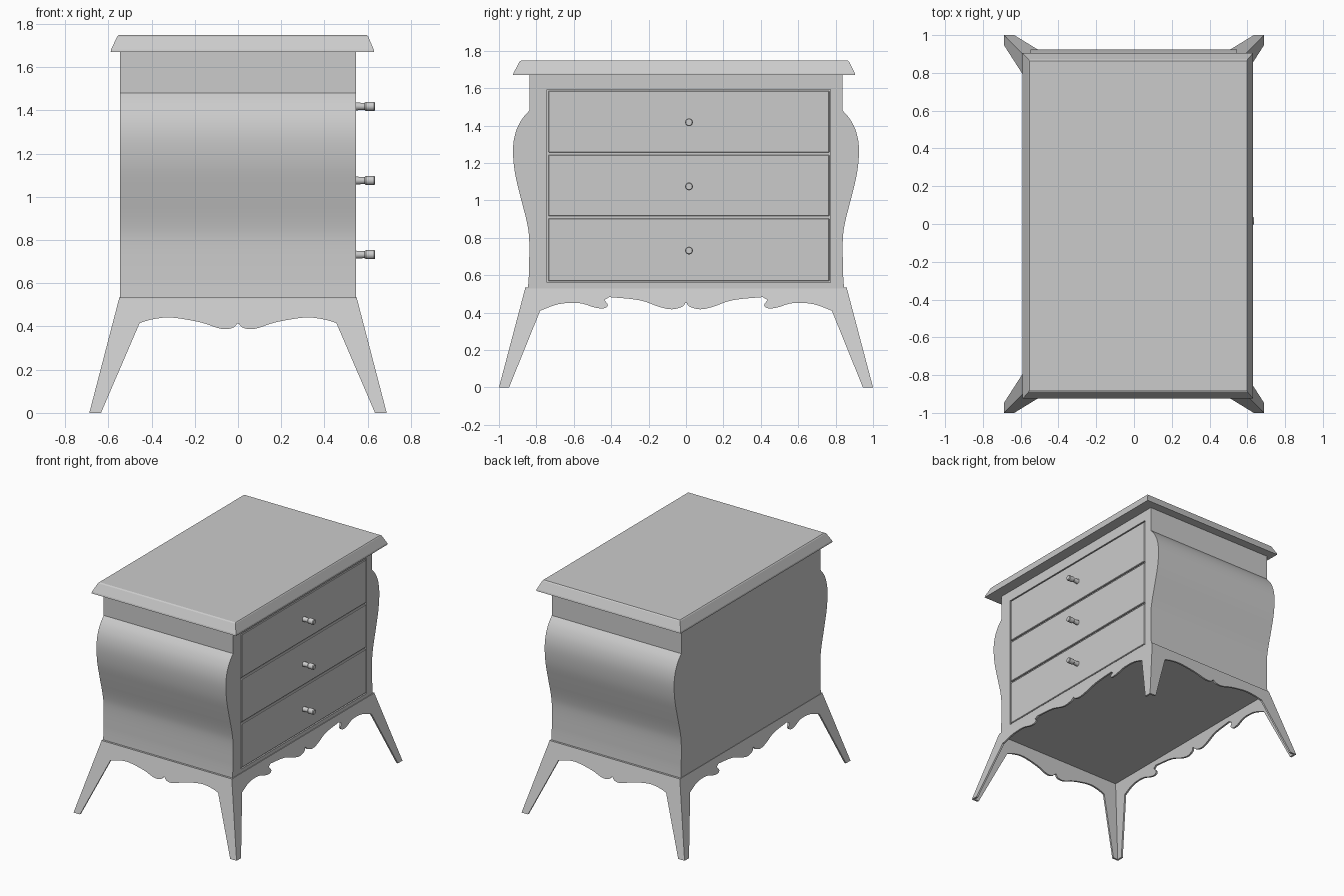
import bpy, bmesh, math
from mathutils import Vector

if "Cube" in bpy.data.objects:
    bpy.data.objects.remove(bpy.data.objects["Cube"], do_unlink=True)

grey = bpy.data.materials.new("plain_grey")
grey.use_nodes = True
grey.diffuse_color = (0.6, 0.6, 0.6, 1)
grey.node_tree.nodes["Principled BSDF"].inputs["Base Color"].default_value = (0.6, 0.6, 0.6, 1)

JOINT = 0.53          # height where the body meets the legs
FRONT = 0.545         # drawer face position


def finish(name, bm, smooth=True):
    bmesh.ops.recalc_face_normals(bm, faces=bm.faces)
    mesh = bpy.data.meshes.new(name)
    bm.to_mesh(mesh)
    bm.free()
    mesh.materials.append(grey)
    obj = bpy.data.objects.new(name, mesh)
    bpy.context.collection.objects.link(obj)
    if smooth:
        bpy.ops.object.select_all(action='DESELECT')
        obj.select_set(True)
        bpy.context.view_layer.objects.active = obj
        bpy.ops.object.shade_smooth_by_angle(angle=math.radians(30))
    return obj


def prism(name, outline, offset, smooth=True):
    """Fill an outline of 3D points and extrude it by an offset."""
    bm = bmesh.new()
    face = bm.faces.new([bm.verts.new(p) for p in outline])
    out = bmesh.ops.extrude_face_region(bm, geom=[face], use_keep_orig=True)
    verts = [v for v in out["geom"] if isinstance(v, bmesh.types.BMVert)]
    bmesh.ops.translate(bm, vec=offset, verts=verts)
    return finish(name, bm, smooth)


def box(name, x, y, z, bevel=0):
    bm = bmesh.new()
    bmesh.ops.create_cube(bm, size=1)
    for v in bm.verts:
        v.co = [(r[0] + r[1]) / 2 + c * (r[1] - r[0]) for r, c in zip((x, y, z), v.co)]
    if bevel:
        bmesh.ops.bevel(bm, geom=bm.edges[:], offset=bevel, segments=1, affect='EDGES')
    return finish(name, bm, False)


def spline(points, steps=4):
    """Smooth curve through a few 2D points."""
    pts = [Vector(p) for p in points]
    pts = [pts[0]] + pts + [pts[-1]]
    curve = []
    for a, b, c, d in zip(pts, pts[1:], pts[2:], pts[3:]):
        for i in range(steps):
            t = i / steps
            curve.append(0.5 * (2 * b + (c - a) * t + (2 * a - 5 * b + 4 * c - d) * t * t
                                + (3 * b - a - 3 * c + d) * t ** 3))
    return curve + [pts[-1]]


def mirrored(half):
    return half + [Vector((-p.x, p.y)) for p in reversed(half)]


# Bulging body
side = [Vector((0.845, JOINT))] + spline(
    [(0.84, 0.6), (0.838, 0.78), (0.85, 0.88), (0.885, 1.02), (0.915, 1.15),
     (0.925, 1.27), (0.912, 1.36), (0.88, 1.43), (0.838, 1.48)]) + [Vector((0.838, 1.68))]
body = prism("body", [(-0.547, p.x, p.y) for p in mirrored(side)], (FRONT + 0.547, 0, 0))

# Shallow recess holding the drawers
cutter = box("drawer_recess_cutter", (FRONT - 0.012, 0.6), (-0.742, 0.772), (0.562, 1.592))
cutter.hide_render = True
cut = body.modifiers.new("recess", 'BOOLEAN')
cut.operation = 'DIFFERENCE'
cut.solver = 'EXACT'
cut.object = cutter
bpy.context.view_layer.objects.active = body
bpy.ops.object.modifier_apply(modifier=cut.name)
bpy.data.objects.remove(cutter, do_unlink=True)

# Drawers and round knobs
GAP = 0.006
levels = [0.562, 0.91, 1.25, 1.592]
for name, low, high, knob_z in zip(("lower", "middle", "upper"), levels, levels[1:], (0.732, 1.075, 1.418)):
    box(name + "_drawer", (FRONT - 0.03, FRONT), (-0.742 + GAP, 0.772 - GAP),
        (low + GAP, high - GAP), 0.004)
    bm = bmesh.new()
    rings = []
    for x, r in ((0.53, 0.022), (0.55, 0.018), (0.585, 0.016), (0.592, 0.021), (0.63, 0.021), (0.635, 0.017)):
        rings.append([bm.verts.new((x, 0.016 + r * math.cos(a * math.pi / 8),
                                    knob_z + r * math.sin(a * math.pi / 8))) for a in range(16)])
    for r1, r2 in zip(rings, rings[1:]):
        for i in range(16):
            bm.faces.new((r1[i - 1], r1[i], r2[i], r2[i - 1]))
    bm.faces.new(rings[0])
    bm.faces.new(rings[-1])
    finish(name + "_knob", bm)

# Table top with sloping edges
bm = bmesh.new()
loops = []
for x0, x1, y0, y1, z in ((-0.589, 0.63, -0.925, 0.905, 1.67), (-0.587, 0.628, -0.922, 0.902, 1.682),
                          (-0.559, 0.602, -0.89, 0.872, 1.742), (-0.553, 0.597, -0.88, 0.864, 1.748)):
    loops.append([bm.verts.new((x, y, z)) for x, y in ((x0, y0), (x1, y0), (x1, y1), (x0, y1))])
for l1, l2 in zip(loops, loops[1:]):
    for i in range(4):
        bm.faces.new((l1[i - 1], l1[i], l2[i], l2[i - 1]))
bm.faces.new(loops[0])
bm.faces.new(loops[-1])
finish("top_slab", bm, False)

# Floor ledge under the body
box("floor_ledge", (-0.55, 0.55), (-0.86, 0.86), (JOINT - 0.012, JOINT + 0.004))

# Splayed legs with scalloped aprons, one leaning plate per side
HALF_X, HALF_Y, FOOT_X, FOOT_Y = 0.55, 0.86, 0.688, 1.0
THICK = 0.014
short_curve = spline([(0.455, 0.416), (0.39, 0.434), (0.307, 0.441), (0.178, 0.42), (0.09, 0.392),
                      (0.05, 0.388), (0.02, 0.396), (0.004, 0.413)])
long_curve = (spline([(0.78, 0.41), (0.68, 0.446), (0.57, 0.451), (0.49, 0.428), (0.44, 0.423),
                      (0.418, 0.44), (0.437, 0.468)])
              + spline([(0.41, 0.483), (0.25, 0.467), (0.14, 0.43), (0.075, 0.418),
                        (0.02, 0.432), (0.004, 0.452)]))


def leg_outline(top, foot, curve):
    return mirrored([Vector((top, JOINT)), Vector((foot, 0)), Vector((foot - 0.054, 0))] + curve)


def lean(z, top, foot):
    return top + (foot - top) * (JOINT - z) / JOINT


for s, label in ((1, "left"), (-1, "right")):
    prism(label + "_long_apron_and_legs",
          [(s * lean(p.y, HALF_X, FOOT_X), p.x, p.y) for p in leg_outline(HALF_Y, FOOT_Y, long_curve)],
          (-s * THICK, 0, 0), False)
for s, label in ((-1, "front"), (1, "back")):
    prism(label + "_short_apron_and_legs",
          [(p.x, s * lean(p.y, HALF_Y, FOOT_Y), p.y) for p in leg_outline(HALF_X, FOOT_X, short_curve)],
          (0, -s * THICK, 0), False)
